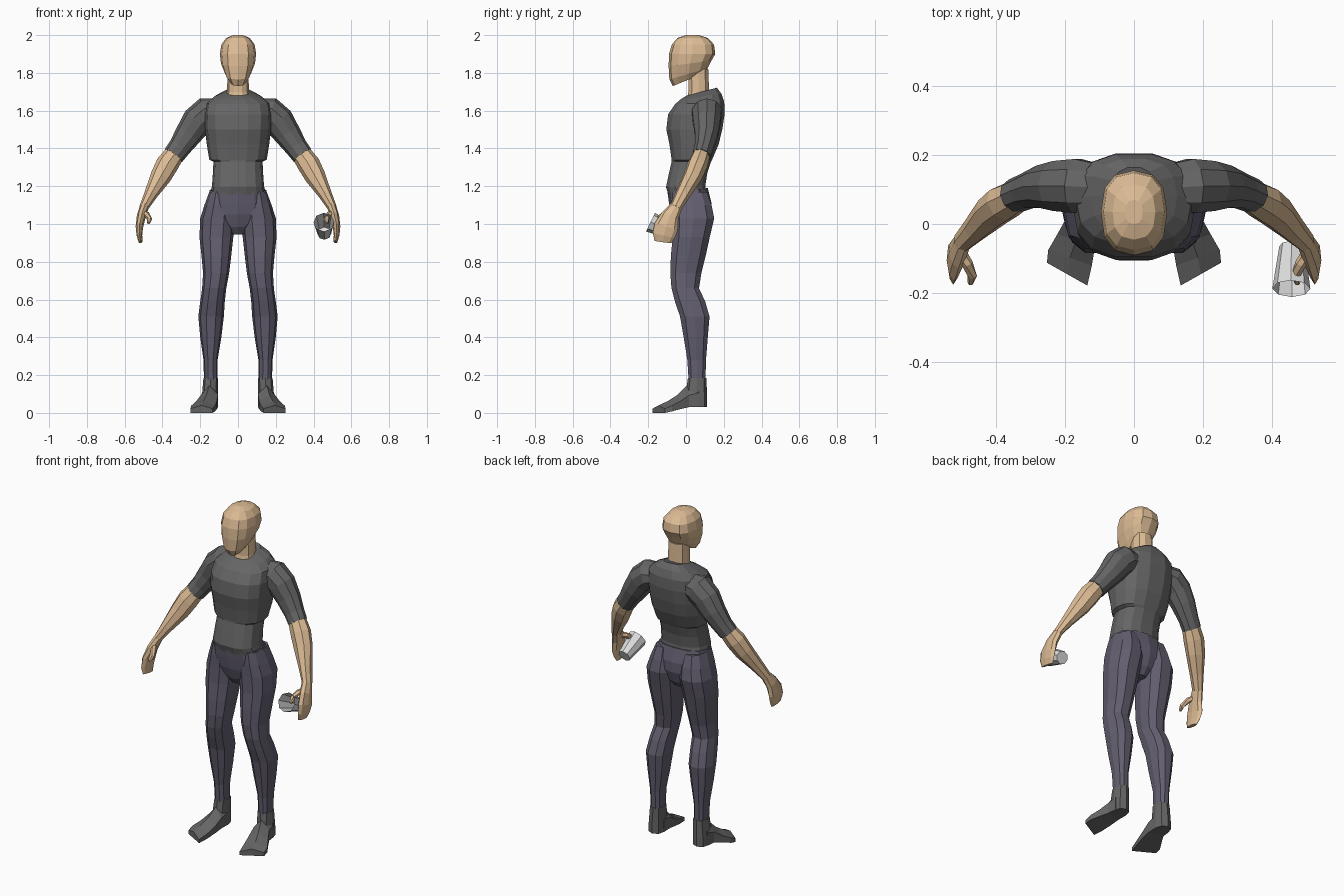
import bpy, bmesh, math
from mathutils import Vector


def material(name, rgb):
    m = bpy.data.materials.new(name)
    m.diffuse_color = (*rgb, 1)
    return m


SKIN = material("skin", (0.72, 0.50, 0.30))
SHIRT = material("dark_grey", (0.13, 0.13, 0.13))
PANTS = material("slate_purple", (0.125, 0.113, 0.16))
CUP = material("pale_grey", (0.72, 0.72, 0.72))


def skin(name, rings, mat, mirror=False, cap_start=True, cap_end=True):
    """Bridge a list of point rings into one mesh object."""
    bm = bmesh.new()
    rows = [[bm.verts.new(p) for p in r] for r in rings]
    n = len(rows[0])
    for a, b in zip(rows, rows[1:]):
        for i in range(n):
            j = (i + 1) % n
            bm.faces.new((a[i], a[j], b[j], b[i]))
    if cap_start:
        bm.faces.new(rows[0])
    if cap_end:
        bm.faces.new(rows[-1])
    bmesh.ops.recalc_face_normals(bm, faces=bm.faces)
    me = bpy.data.meshes.new(name)
    bm.to_mesh(me)
    bm.free()
    me.materials.append(mat)
    ob = bpy.data.objects.new(name, me)
    bpy.context.collection.objects.link(ob)
    if mirror:
        ob.modifiers.new("mirror", 'MIRROR').use_mirror_merge = False
    return ob


def level(z, x0, x1, y0, y1, n=12, p=0.85, tilt=0.0):
    """Rounded horizontal ring; tilt raises the back edge and lowers the front."""
    pts = []
    for i in range(n):
        a = 2 * math.pi * i / n
        c, s = math.cos(a), math.sin(a)
        c = math.copysign(abs(c) ** p, c) if abs(c) > 1e-6 else 0
        s = math.copysign(abs(s) ** p, s) if abs(s) > 1e-6 else 0
        pts.append(((x0 + x1) / 2 + (x1 - x0) / 2 * c,
                    (y0 + y1) / 2 + (y1 - y0) / 2 * s, z + tilt * s))
    return pts


def tube(path, n=8):
    """Rings along a path of (x, y, z, thickness radius, width radius)."""
    c = [Vector(p[:3]) for p in path]
    rings = []
    for i, p in enumerate(path):
        t = (c[min(i + 1, len(c) - 1)] - c[max(i - 1, 0)]).normalized()
        b = Vector((0, -1, 0))
        b = (b - t * b.dot(t)).normalized()
        a = t.cross(b)
        rings.append([c[i] + a * p[3] * math.cos(k * 2 * math.pi / n)
                      + b * p[4] * math.sin(k * 2 * math.pi / n) for k in range(n)])
    return rings


# head: z, half width, front y, back y, tilt of the ring
skin("head", [level(z, -w, w, f, b, 12, 0.8, t) for z, w, f, b, t in [
    (1.765, 0.045, -0.07, 0.10, 0.035), (1.795, 0.068, -0.088, 0.115, 0.03),
    (1.85, 0.09, -0.092, 0.135, 0.015), (1.90, 0.096, -0.09, 0.155, 0),
    (1.95, 0.088, -0.075, 0.148, 0), (1.985, 0.062, -0.045, 0.115, 0),
    (2.0, 0.025, 0.0, 0.07, 0)]], SKIN)
skin("neck", [level(z, -w, w, f, b, 10) for z, w, f, b in [
    (1.65, 0.07, 0.0, 0.13), (1.70, 0.058, 0.01, 0.125), (1.82, 0.055, 0.01, 0.12)]], SKIN)

# shirt body, widest over the ribs and stepping in at the waist
skin("shirt_body", [level(z, -w, w, f, b, 14, 0.8, t) for z, w, f, b, t in [
    (1.165, 0.146, -0.095, 0.108, 0.01), (1.20, 0.138, -0.108, 0.105, 0.005),
    (1.27, 0.133, -0.092, 0.115, 0), (1.33, 0.13, -0.078, 0.135, 0),
    (1.34, 0.152, -0.078, 0.14, 0), (1.42, 0.165, -0.09, 0.175, 0),
    (1.50, 0.175, -0.107, 0.195, 0), (1.58, 0.178, -0.098, 0.207, 0),
    (1.64, 0.168, -0.06, 0.205, 0.005), (1.675, 0.125, -0.03, 0.19, 0.015),
    (1.70, 0.065, 0.0, 0.165, 0.022)]], SHIRT)

# sleeves and bare forearms
skin("sleeve", tube([
    (0.10, 0.105, 1.60, 0.065, 0.07), (0.165, 0.11, 1.588, 0.085, 0.082),
    (0.215, 0.11, 1.545, 0.083, 0.076), (0.262, 0.108, 1.475, 0.072, 0.064),
    (0.31, 0.095, 1.405, 0.06, 0.052), (0.342, 0.082, 1.362, 0.057, 0.05)], 10),
    SHIRT, True)
skin("forearm", tube([
    (0.335, 0.084, 1.372, 0.053, 0.046), (0.375, 0.062, 1.315, 0.06, 0.054),
    (0.41, 0.035, 1.25, 0.055, 0.05), (0.46, -0.015, 1.16, 0.036, 0.04),
    (0.50, -0.055, 1.085, 0.024, 0.032)]), SKIN, True)

# hands: flat mitten, thumb
skin("hand", tube([
    (0.495, -0.05, 1.095, 0.024, 0.032), (0.512, -0.085, 1.04, 0.024, 0.048),
    (0.522, -0.105, 0.985, 0.020, 0.064), (0.522, -0.117, 0.94, 0.015, 0.06),
    (0.516, -0.122, 0.905, 0.010, 0.045)]), SKIN, True)
skin("thumb", tube([
    (0.505, -0.075, 1.06, 0.016, 0.016), (0.482, -0.115, 1.05, 0.016, 0.017),
    (0.468, -0.15, 1.025, 0.014, 0.015), (0.473, -0.172, 1.005, 0.008, 0.008)], 6),
    SKIN, True)

# trousers: pelvis and a pair of legs
skin("pelvis", [level(z, -w, w, f, b, 12, 0.85, t) for z, w, f, b, t in [
    (0.945, 0.035, -0.03, 0.08, 0), (0.985, 0.07, -0.06, 0.115, 0),
    (1.05, 0.15, -0.08, 0.135, 0), (1.11, 0.165, -0.09, 0.135, 0),
    (1.18, 0.15, -0.098, 0.115, 0.01)]], PANTS)
skin("leg", [level(z, a, b, f, k, 10, 0.85) for z, a, b, f, k in [
    (0.17, 0.108, 0.180, 0.012, 0.105), (0.28, 0.108, 0.183, 0.005, 0.108),
    (0.40, 0.088, 0.200, -0.015, 0.118), (0.51, 0.075, 0.210, -0.035, 0.128),
    (0.59, 0.070, 0.200, -0.062, 0.105), (0.66, 0.062, 0.190, -0.080, 0.072),
    (0.74, 0.047, 0.185, -0.087, 0.085), (0.83, 0.036, 0.193, -0.084, 0.108),
    (0.93, 0.025, 0.204, -0.075, 0.130), (1.03, 0.015, 0.200, -0.075, 0.154),
    (1.10, 0.02, 0.178, -0.078, 0.140), (1.17, 0.04, 0.152, -0.075, 0.115)]], PANTS, True)

# shoes: ankle column with heel, then a flat forefoot turned outwards
skin("shoe_heel", [level(z, a, b, f, k, 8) for z, a, b, f, k in [
    (0.03, 0.105, 0.192, 0.0, 0.112), (0.08, 0.105, 0.192, -0.005, 0.112),
    (0.185, 0.105, 0.183, 0.010, 0.108)]], SHIRT, True)


def foot_section(xi, yi, xo, yo, zb, zt):
    xm, ym = (xi + xo) / 2, (yi + yo) / 2
    zs = zb + (zt - zb) * 0.55
    return [(xi, yi, zb), (xo, yo, zb), (xo, yo, zs), (xm, ym, zt), (xi, yi, zs)]


skin("shoe_front", [foot_section(*s) for s in [
    (0.106, 0.06, 0.190, 0.07, 0.03, 0.17), (0.107, -0.005, 0.197, 0.015, 0.03, 0.145),
    (0.112, -0.06, 0.222, -0.03, 0.02, 0.095), (0.122, -0.12, 0.248, -0.075, 0.008, 0.062),
    (0.135, -0.178, 0.252, -0.112, 0.0, 0.04)]], SHIRT, True)

# open tapered cup held in one hand, mouth forward and up
skin("cup", tube([(0.457, -0.065, 0.95, 0.037, 0.037),
                  (0.455, -0.187, 1.01, 0.055, 0.055)]), CUP, cap_end=False)
